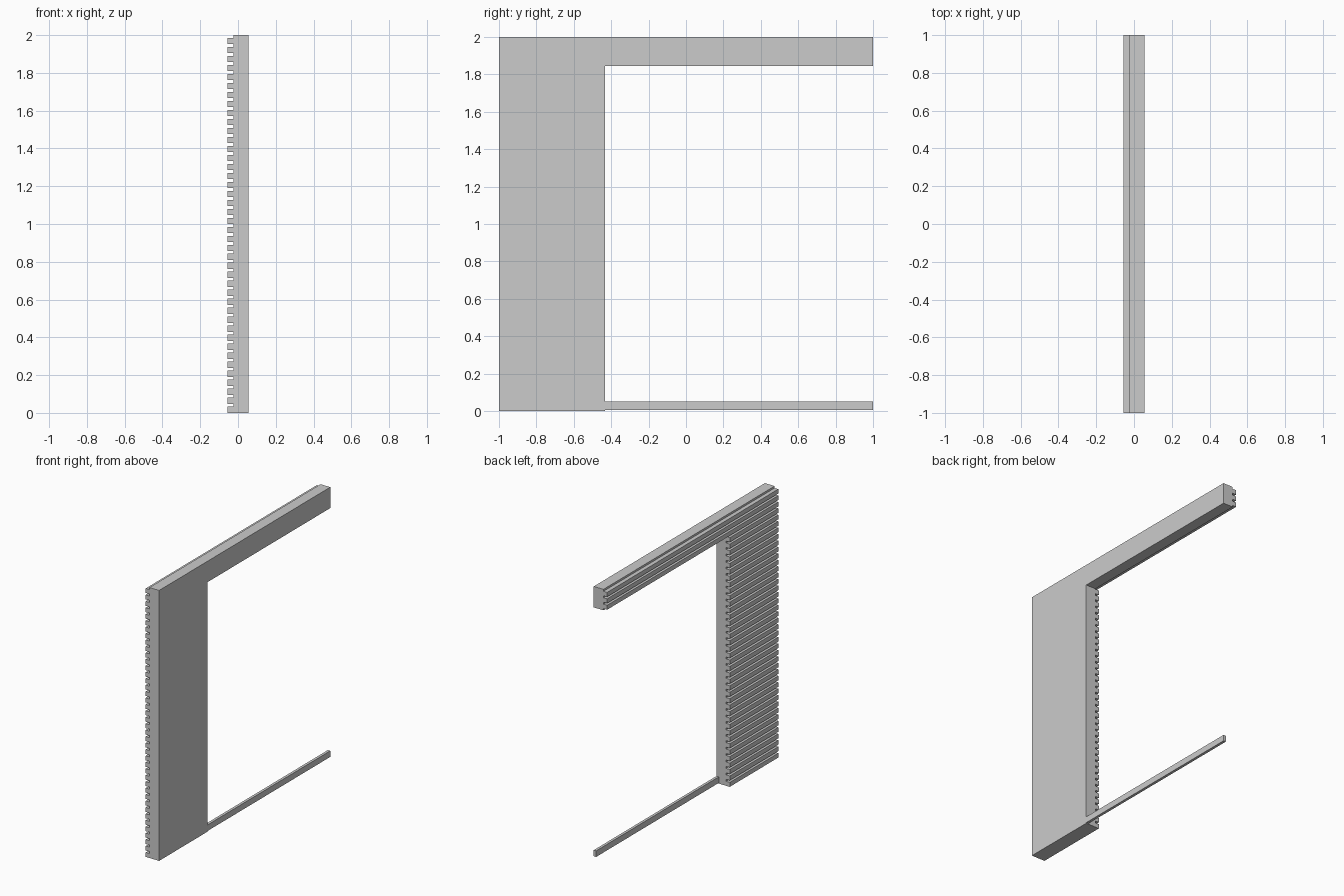
import bpy, bmesh

if "Cube" in bpy.data.objects:
    bpy.data.objects.remove(bpy.data.objects["Cube"])

TEETH, TOOTH = 42, 0.033          # plank count and plank height
PITCH = 2.0 / TEETH
X_OUT, X_BASE, X_IN = -0.055, -0.025, 0.055

grey = bpy.data.materials.new("plain grey")
grey.diffuse_color = (0.6, 0.6, 0.6, 1)
grey.use_nodes = True
grey.node_tree.nodes["Principled BSDF"].inputs["Base Color"].default_value = grey.diffuse_color


def extrude_profile(name, pts, y0, y1):
    """Extrude an x-z outline along y."""
    bm = bmesh.new()
    face = bm.faces.new([bm.verts.new((x, y0, z)) for x, z in pts])
    res = bmesh.ops.extrude_face_region(bm, geom=[face])
    verts = [v for v in res["geom"] if isinstance(v, bmesh.types.BMVert)]
    bmesh.ops.translate(bm, verts=verts, vec=(0, y1 - y0, 0))
    bmesh.ops.recalc_face_normals(bm, faces=bm.faces)
    mesh = bpy.data.meshes.new(name)
    bm.to_mesh(mesh)
    bm.free()
    mesh.materials.append(grey)
    obj = bpy.data.objects.new(name, mesh)
    bpy.context.collection.objects.link(obj)
    return obj


def rect(x0, x1, z0, z1):
    return [(x0, z0), (x1, z0), (x1, z1), (x0, z1)]


# Wall panel with horizontal planks on its outer (-x) side
outline = [(X_IN, 2.0), (X_IN, 0.0)]
for i in range(TEETH):
    z = i * PITCH
    if i:
        outline.append((X_BASE, z))
    outline += [(X_OUT, z), (X_OUT, z + TOOTH), (X_BASE, z + TOOTH)]
outline.append((X_BASE, 2.0))
wall = extrude_profile("plank_wall", outline, -1.0, 1.0)

# Large opening, leaving the side panel and the top beam
cutter = extrude_profile("opening_cutter", rect(-0.2, 0.2, -0.2, 1.845), -0.433, 1.2)
cutter.hide_render = True
mod = wall.modifiers.new("opening", 'BOOLEAN')
mod.operation = 'DIFFERENCE'
mod.solver = 'EXACT'
mod.object = cutter
bpy.context.view_layer.objects.active = wall
bpy.ops.object.modifier_apply(modifier=mod.name)
bpy.data.objects.remove(cutter)

# Thin threshold strip across the opening, flush with the inner face
extrude_profile("threshold_strip", rect(X_IN - 0.02, X_IN, 0.005, 0.05), -0.433, 1.0)
